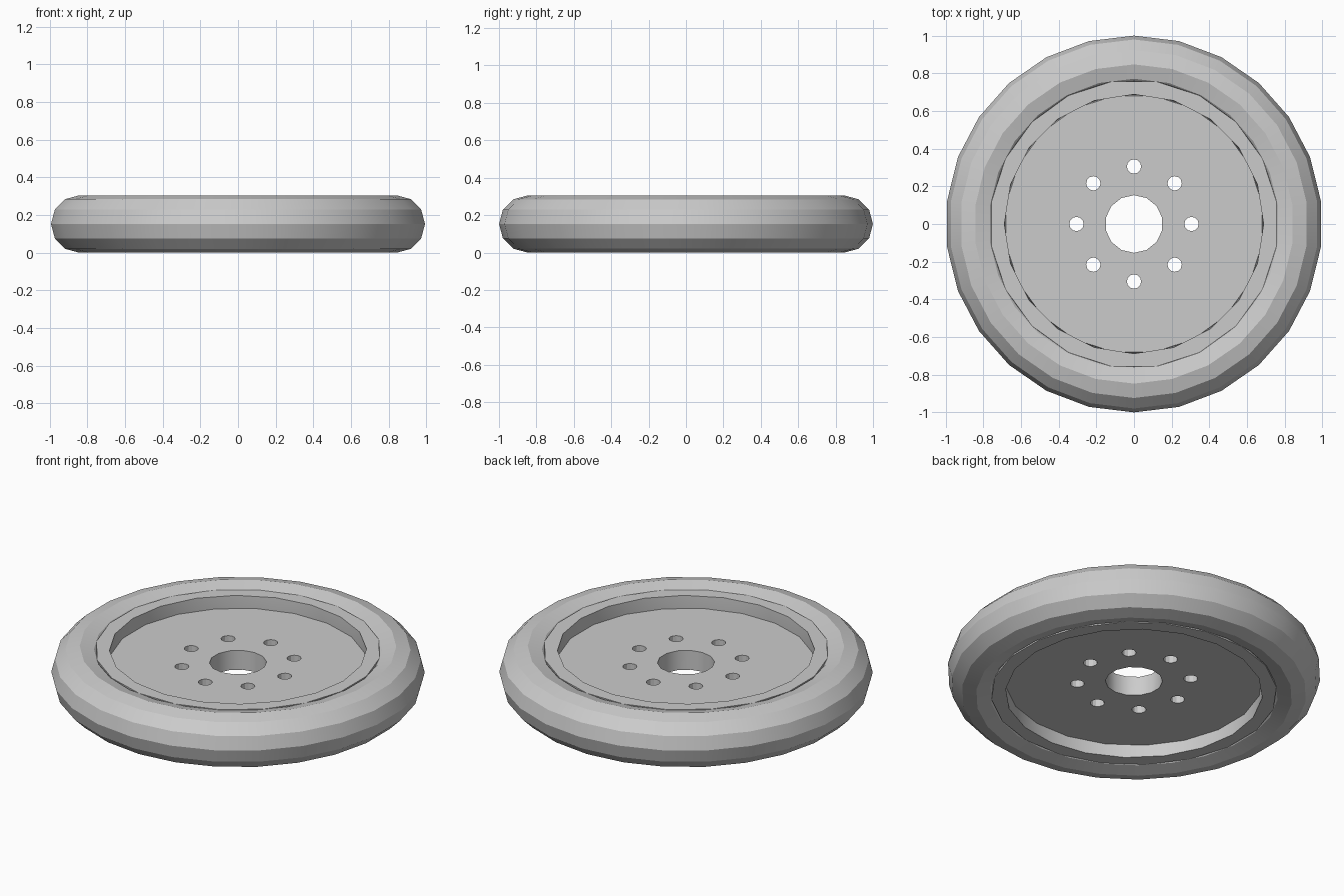
import bpy, bmesh
from math import sin, cos, pi, radians
from mathutils import Matrix

cube = bpy.data.objects.get("Cube")
if cube:
    bpy.data.objects.remove(cube, do_unlink=True)

MID = 0.1525        # half the height of the wheel

grey = bpy.data.materials.new("plain grey")
grey.use_nodes = True
grey.diffuse_color = (0.6, 0.6, 0.6, 1)
grey.node_tree.nodes["Principled BSDF"].inputs["Base Color"].default_value = grey.diffuse_color


def make_object(name, bm):
    bmesh.ops.recalc_face_normals(bm, faces=bm.faces)
    mesh = bpy.data.meshes.new(name)
    bm.to_mesh(mesh)
    bm.free()
    mesh.materials.append(grey)
    obj = bpy.data.objects.new(name, mesh)
    bpy.context.collection.objects.link(obj)
    return obj


def select(obj):
    bpy.ops.object.select_all(action='DESELECT')
    obj.select_set(True)
    bpy.context.view_layer.objects.active = obj


def ring(bm, radius, z, sides, twist=0):
    """Ring of vertices, turned by a fraction of one side."""
    angles = [pi / 2 + (i + twist) * 2 * pi / sides for i in range(sides)]
    return [bm.verts.new((radius * cos(a), radius * sin(a), z)) for a in angles]


# Tyre: a twelve-sided tube swept round the wheel
bm = bmesh.new()
tube = 12
rings = [ring(bm, 0.847 + MID * cos(t), MID + MID * sin(t), 26)
         for t in (2 * pi * k / tube for k in range(tube))]
for a, b in zip(rings, rings[1:] + rings[:1]):
    for i in range(26):
        j = (i + 1) % 26
        bm.faces.new((a[i], a[j], b[j], b[i]))
tyre = make_object("tyre", bm)

# Rim: dished disc and raised lip, each ring turned half a side from the last
OUTER, INNER, SIDES = 0.765, 0.688, 20
half = [(OUTER, 0.07, 0), (OUTER, 0.132, 0.5), (INNER, 0.132, 0), (INNER, 0.057, 0.5)]
profile = [(r, -h, t) for r, h, t in reversed(half)] + half
bm = bmesh.new()
rings = [ring(bm, r, MID + h, SIDES, t) for r, h, t in profile]
for (a, b), (p, q) in zip(zip(rings, rings[1:]), zip(profile, profile[1:])):
    for i in range(SIDES):
        j = (i + 1) % SIDES
        if p[2] == q[2]:
            bm.faces.new((a[i], a[j], b[j], b[i]))
        elif p[2] < q[2]:
            bm.faces.new((a[i], a[j], b[i]))
            bm.faces.new((b[i], a[j], b[j]))
        else:
            bm.faces.new((a[i], b[j], b[i]))
            bm.faces.new((a[i], a[j], b[j]))
bm.faces.new(rings[0])
bm.faces.new(rings[-1])
rim = make_object("rim", bm)

# Axle hole and eight bolt holes
bm = bmesh.new()


def plug(x, y, radius, sides):
    place = Matrix.Translation((x, y, MID)) @ Matrix.Rotation(pi / 2, 4, 'Z')
    # Cone vertices start on the y axis, so turn them only where needed
    made = bmesh.ops.create_cone(bm, cap_ends=True, segments=sides, radius1=radius,
                                 radius2=radius, depth=0.5)
    first = made["verts"][0].co
    if abs(first.x) < abs(first.y):
        place = Matrix.Translation((x, y, MID))
    bmesh.ops.transform(bm, matrix=place, verts=made["verts"])


plug(0, 0, 0.153, 14)
for k in range(8):
    plug(0.305 * cos(k * pi / 4), 0.305 * sin(k * pi / 4), 0.038, 12)
holes = make_object("hole_cutter", bm)
holes.hide_render = True

select(rim)
cut = rim.modifiers.new("holes", 'BOOLEAN')
cut.operation = 'DIFFERENCE'
cut.solver = 'EXACT'
cut.object = holes
bpy.ops.object.modifier_apply(modifier=cut.name)
bpy.data.objects.remove(holes, do_unlink=True)

# Smooth round the wheel, crisp between the bands
for obj in (tyre, rim):
    select(obj)
    bpy.ops.object.shade_smooth_by_angle(angle=radians(28))
